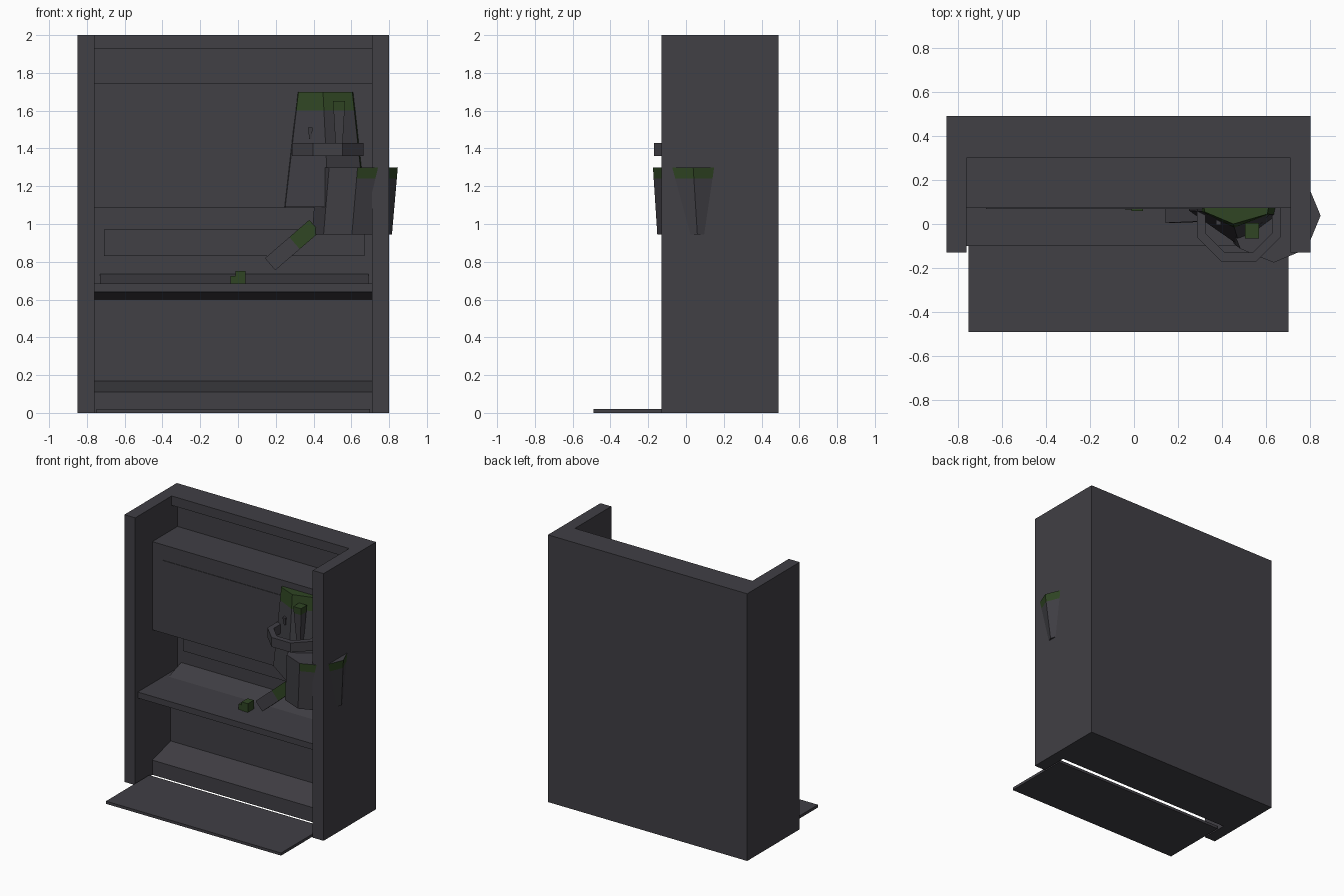
import bpy, bmesh, math
from mathutils import Vector

if "Cube" in bpy.data.objects:
    bpy.data.objects.remove(bpy.data.objects["Cube"])


def material(name, rgb):
    m = bpy.data.materials.new(name)
    m.diffuse_color = (*rgb, 1)
    m.use_nodes = True
    m.node_tree.nodes["Principled BSDF"].inputs["Base Color"].default_value = m.diffuse_color
    return m


GREY = material("charcoal grey", (0.052, 0.050, 0.059))
GREEN = material("moss green", (0.029, 0.060, 0.017))


def finish(name, bm, green=None):
    bmesh.ops.recalc_face_normals(bm, faces=bm.faces)
    for f in bm.faces:
        if green and green(f.calc_center_median(), f.normal):
            f.material_index = 1
    me = bpy.data.meshes.new(name)
    bm.to_mesh(me)
    bm.free()
    me.materials.append(GREY)
    me.materials.append(GREEN)
    ob = bpy.data.objects.new(name, me)
    bpy.context.collection.objects.link(ob)
    return ob


def loft(name, lower, upper, cut=None, green=None):
    """Solid between two matching outlines, optionally cut at a height."""
    bm = bmesh.new()
    a = [bm.verts.new(p) for p in lower]
    b = [bm.verts.new(p) for p in upper]
    n = len(a)
    bm.faces.new(a[::-1])
    bm.faces.new(b)
    for i in range(n):
        j = (i + 1) % n
        bm.faces.new((a[i], a[j], b[j], b[i]))
    if cut:
        bmesh.ops.bisect_plane(bm, geom=bm.verts[:] + bm.edges[:] + bm.faces[:],
                               plane_co=cut[0], plane_no=cut[1])
    return finish(name, bm, green)


def extrude_x(name, profile, x0=-0.76, x1=0.71):
    return loft(name, [(x0, y, z) for y, z in profile], [(x1, y, z) for y, z in profile])


def box(name, x0, x1, y0, y1, z0, z1, green=None):
    o = [(x0, y0), (x1, y0), (x1, y1), (x0, y1)]
    return loft(name, [(*p, z0) for p in o], [(*p, z1) for p in o], green=green)


def ngon(cx, cy, r, z, n=8, turn=0.0):
    return [(cx + r * math.cos(turn + math.tau * i / n),
             cy + r * math.sin(turn + math.tau * i / n), z) for i in range(n)]


# Alcove shell
box("back_wall", -0.85, 0.80, 0.37, 0.49, 0, 2)
box("left_pillar", -0.85, -0.76, -0.13, 0.37, 0, 2)
box("right_pillar", 0.71, 0.80, -0.13, 0.37, 0, 2)
box("top_bar", -0.76, 0.71, 0.30, 0.37, 1.93, 2)
box("upper_cabinet", -0.76, 0.71, 0.072, 0.37, 1.085, 1.745)
box("cabinet_strip", -0.67, 0.58, 0.068, 0.073, 1.625, 1.63)
box("back_panel", -0.71, 0.67, 0.362, 0.37, 0.83, 0.97)

# Desk, lower wall, plinth and floor plate
extrude_x("desk", [(-0.10, 0.64), (-0.10, 0.685), (0.37, 0.685), (0.37, 0.60), (0.28, 0.60)])
extrude_x("desk_riser", [(0.22, 0.684), (0.37, 0.735), (0.37, 0.684)], -0.73, 0.69)
extrude_x("lower_wall", [(0.29, 0.0), (0.29, 0.605), (0.37, 0.605), (0.37, 0.0)])
extrude_x("plinth", [(0.072, 0), (0.072, 0.11), (0.29, 0.17), (0.29, 0)])
box("floor_plate", -0.75, 0.70, -0.49, 0.02, 0, 0.02)

# Tapered upper body with a mossy top
low = [(0.23, 0.14), (0.25, 0.06), (0.48, -0.10), (0.67, 0.04), (0.70, 0.14)]
top = [(0.31, 0.14), (0.32, 0.055), (0.45, 0.0), (0.605, 0.045), (0.62, 0.14)]
loft("upper_body", [(*p, 1.09) for p in low], [(*p, 1.70) for p in top],
     ((0, 0, 1.6), (0, 0, 1)), lambda c, n: c.z > 1.6 or n.x > 0.85)


def spike(name, x, y, w, d, z0, z1, green=None, cut=None):
    def rect(a, b, z):
        return [(x - a, y - b, z), (x + a, y - b, z), (x + a, y + b, z), (x - a, y + b, z)]
    return loft(name, rect(w * 0.5, d * 0.5, z0), rect(w, d, z1), cut, green)


# Small hanging spikes on the body
spike("large_spike", 0.535, -0.03, 0.032, 0.035, 1.37, 1.65,
      lambda c, n: c.z > 1.6, ((0, 0, 1.6), (0, 0, 1)))
spike("small_spike", 0.383, 0.015, 0.012, 0.02, 1.45, 1.51)

# Octagonal collar ring
bm = bmesh.new()
loops = [[bm.verts.new(p) for p in ngon(0.475, 0.02, r / math.cos(math.pi / 8), z, 8, math.pi / 8)]
         for r, z in ((0.19, 1.36), (0.19, 1.43), (0.15, 1.43), (0.15, 1.36))]
for k in range(4):
    p, q = loops[k], loops[(k + 1) % 4]
    for i in range(8):
        j = (i + 1) % 8
        bm.faces.new((p[i], p[j], q[j], q[i]))
finish("collar_ring", bm)

# Leaning octagonal lower body that pokes through the right pillar
loft("lower_body", ngon(0.603, 0.06, 0.212, 0.945), ngon(0.633, 0.038, 0.213, 1.30),
     ((0, 0, 1.24), (0, 0, 1)),
     lambda c, n: c.z > 1.24 and abs(n.z) < 0.9 and n.x > 0.3)

# Slanted arm
a, b = Vector((0.17, 0.04, 0.787)), Vector((0.405, 0.05, 0.99))
d = (b - a).normalized()
up = Vector((-d.z, 0, d.x)).normalized() * 0.042
dep = Vector((0, 0.035, 0))
ring = [up + dep, up - dep, -up - dep, -up + dep]
loft("arm", [a + r for r in ring], [b + r for r in ring],
     (a + d * 0.17, d), lambda c, n: c.x > 0.29 and n.y < -0.5 or c.x > 0.38)

# Little block on the desk
box("desk_block_main", -0.012, 0.04, 0.06, 0.13, 0.684, 0.75, lambda c, n: True)
box("desk_block_step", -0.04, -0.012, 0.065, 0.125, 0.684, 0.725, lambda c, n: True)
